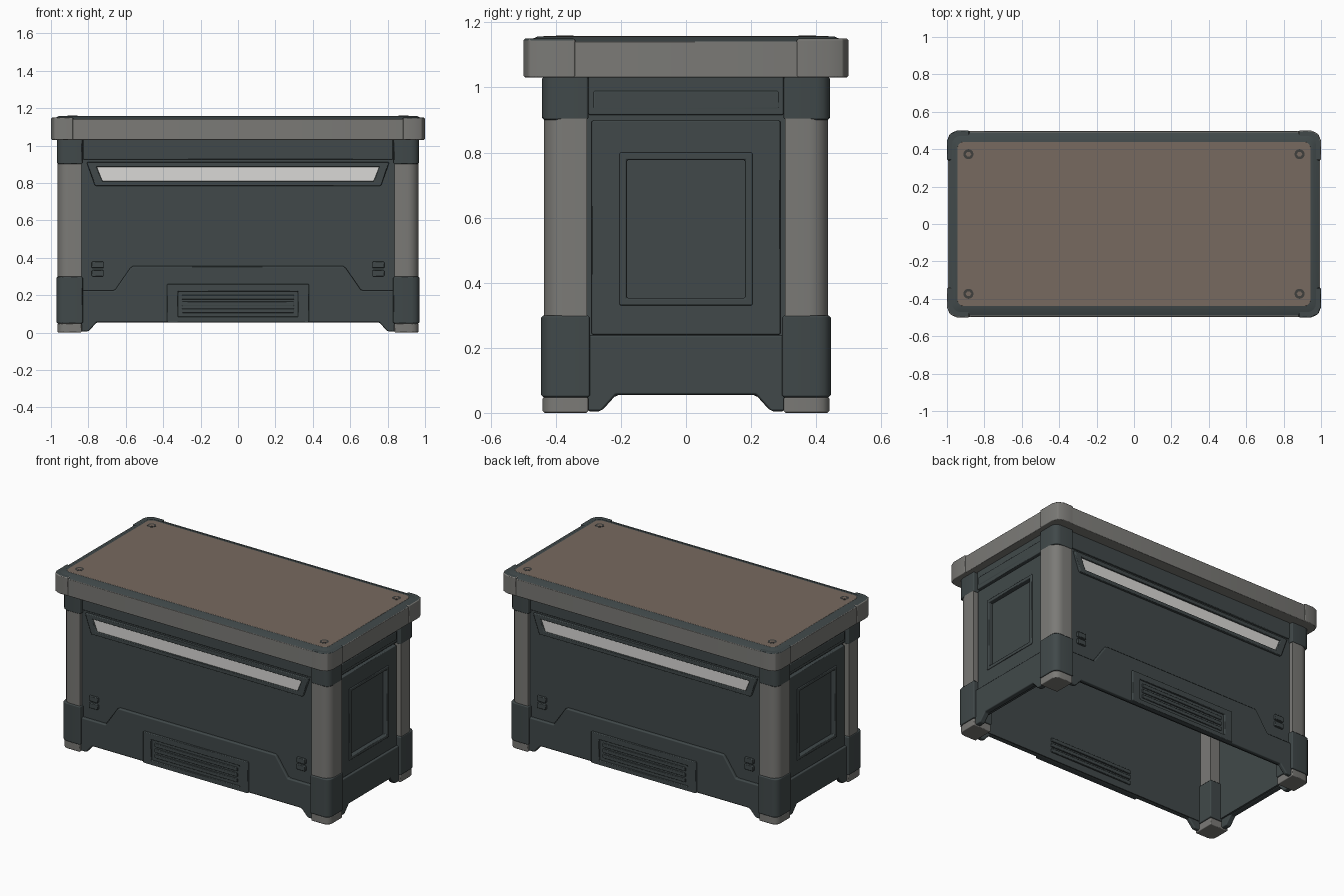
import bpy, bmesh, math
from mathutils import Vector

if "Cube" in bpy.data.objects:
    bpy.data.objects.remove(bpy.data.objects["Cube"])


def material(name, rgb):
    m = bpy.data.materials.new(name)
    m.diffuse_color = (*rgb, 1)
    m.use_nodes = True
    m.node_tree.nodes["Principled BSDF"].inputs["Base Color"].default_value = m.diffuse_color
    return m


DARK = material("dark slate", (0.052, 0.066, 0.068))
GREY = material("warm grey metal", (0.198, 0.195, 0.183))
LIGHT = material("light strip", (0.70, 0.69, 0.67))
BROWN = material("brown top", (0.185, 0.143, 0.116))
BOLT = material("bolt grey", (0.05, 0.05, 0.048))


def finish(name, bm, mats, bevel=0.0, rule=None):
    """Turn a bmesh into an object with optional edge bevel and colour rule."""
    bmesh.ops.recalc_face_normals(bm, faces=bm.faces)
    for f in bm.faces:
        f.smooth = True
        f.normal_update()
        if rule:
            f.material_index = rule(f)
    me = bpy.data.meshes.new(name)
    bm.to_mesh(me)
    bm.free()
    me.set_sharp_from_angle(angle=math.radians(32))
    for m in mats:
        me.materials.append(m)
    ob = bpy.data.objects.new(name, me)
    bpy.context.collection.objects.link(ob)
    if bevel:
        b = ob.modifiers.new("edge", "BEVEL")
        b.width, b.segments = bevel, 1
        b.limit_method, b.angle_limit = "ANGLE", math.radians(32)
        b.harden_normals = True
    return ob


def loft(bm, a, b):
    """Closed solid between two equal loops of points."""
    va, vb = [bm.verts.new(p) for p in a], [bm.verts.new(p) for p in b]
    n = len(a)
    bm.faces.new(va)
    bm.faces.new(vb)
    for i in range(n):
        j = (i + 1) % n
        bm.faces.new((va[i], va[j], vb[j], vb[i]))


# Each side is drawn as (u across, v up) with depth d measured outward.
SIDES = {
    "front": lambda u, v, d: Vector((u, -d, v)),
    "back": lambda u, v, d: Vector((-u, d, v)),
    "right": lambda u, v, d: Vector((d, u, v)),
    "left": lambda u, v, d: Vector((-d, -u, v)),
}


def plate(side, part, pts, d0, d1, mat=DARK, bevel=0.005):
    to = SIDES[side]
    bm = bmesh.new()
    loft(bm, [to(u, v, d0) for u, v in pts], [to(u, v, d1) for u, v in pts])
    return finish(f"{side}_{part}", bm, [mat], bevel)


def frame(side, part, outer, inner, d0, d1, mat=DARK, bevel=0.005):
    """Ring-shaped plate between two outlines."""
    to = SIDES[side]
    bm = bmesh.new()
    loops = [[bm.verts.new(to(u, v, d)) for u, v in pts]
             for pts, d in ((outer, d0), (outer, d1), (inner, d1), (inner, d0))]
    n = len(outer)
    for k in range(4):
        a, b = loops[k], loops[(k + 1) % 4]
        for i in range(n):
            j = (i + 1) % n
            bm.faces.new((a[i], a[j], b[j], b[i]))
    return finish(f"{side}_{part}", bm, [mat], bevel)


def rect(u, v0, v1, u0=None):
    u0 = -u if u0 is None else u0
    return [(u0, v0), (u, v0), (u, v1), (u0, v1)]


def mirrored(half):
    """Symmetric outline from its right half, listed bottom to top."""
    return half + [(-u, v) for u, v in reversed(half)]


def round_rect(x, y, r, seg):
    pts = []
    for k, (sx, sy) in enumerate(((1, 1), (-1, 1), (-1, -1), (1, -1))):
        for i in range(seg + 1):
            a = math.pi / 2 * (k + i / seg)
            pts.append((sx * (x - r) + r * math.cos(a), sy * (y - r) + r * math.sin(a)))
    return pts


def upright(name, pts, z0, z1, mats, bevel=0.0, rule=None, top=None):
    bm = bmesh.new()
    loft(bm, [(x, y, z0) for x, y in pts], [(x, y, z1) for x, y in top or pts])
    return finish(name, bm, mats, bevel, rule)


def corner(x0, x1, y0, y1, r, seg):
    """Rectangle with only its outer corner rounded."""
    arc = [(x1 - r + r * math.cos(math.pi / 2 * i / seg),
            y1 - r + r * math.sin(math.pi / 2 * i / seg)) for i in range(seg + 1)]
    return [(x0, y0), (x1, y0)] + arc + [(x0, y1)]


# Long walls, front and back
for s in ("front", "back"):
    plate(s, "wall", rect(0.84, 0.06, 1.035), 0.395, 0.412, bevel=0)
    plate(s, "top_band", rect(0.83, 0.925, 1.035), 0.40, 0.424)
    # light strip in its tapered frame
    frame(s, "strip_frame", mirrored([(0.765, 0.785), (0.81, 0.912)]),
          mirrored([(0.725, 0.81), (0.755, 0.885)]), 0.405, 0.428)
    plate(s, "light_strip", mirrored([(0.73, 0.805), (0.76, 0.89)]), 0.408, 0.416, LIGHT, 0)
    # stepped skirt with feet
    plate(s, "skirt", mirrored([(0.755, 0.055), (0.80, 0.005), (0.84, 0.005),
                                (0.84, 0.225), (0.66, 0.225), (0.57, 0.355)]), 0.40, 0.43, bevel=0.008)
    # vent with slats, which also show on the inside
    frame(s, "vent_frame", rect(0.38, 0.055, 0.26), rect(0.32, 0.085, 0.22), 0.415, 0.442)
    for i in range(3):
        z = 0.105 + i * 0.036
        plate(s, f"vent_slat_{i + 1}", rect(0.30, z, z + 0.024), 0.385, 0.437, bevel=0.003)
    # small double clips
    for sx in (-1, 1):
        for i in range(2):
            z = 0.30 + i * 0.045
            plate(s, f"clip_{'left' if sx < 0 else 'right'}_{i + 1}",
                  rect(sx * 0.75 + 0.032, z, z + 0.034, sx * 0.75 - 0.032), 0.408, 0.426, bevel=0.004)

# Short walls, right and left
for s in ("right", "left"):
    plate(s, "wall", rect(0.31, 0.06, 1.035), 0.905, 0.922, bevel=0)
    plate(s, "top_band", rect(0.30, 0.915, 1.035), 0.91, 0.944)
    plate(s, "top_band_inset", rect(0.285, 0.935, 0.99), 0.94, 0.95)
    frame(s, "panel_frame", rect(0.29, 0.24, 0.90), rect(0.195, 0.34, 0.79), 0.91, 0.945)
    frame(s, "panel_lip", rect(0.205, 0.33, 0.80), rect(0.182, 0.353, 0.777), 0.915, 0.95)
    plate(s, "skirt", mirrored([(0.215, 0.055), (0.26, 0.005), (0.305, 0.005),
                                (0.305, 0.24)]), 0.915, 0.955, bevel=0.008)

# Corner posts and tabletop corner guards
for sx, xn in ((-1, "left"), (1, "right")):
    for sy, yn in ((-1, "front"), (1, "back")):
        def at(pts):
            return [(sx * x, sy * y) for x, y in pts]
        tag = f"{yn}_{xn}"
        upright(f"{tag}_foot", at(corner(0.835, 0.966, 0.30, 0.441, 0.04, 3)), 0, 0.05, [GREY], 0.006)
        upright(f"{tag}_post_base", at(corner(0.83, 0.97, 0.295, 0.445, 0.04, 3)), 0.048, 0.30, [DARK], 0.007)
        upright(f"{tag}_post", at(corner(0.838, 0.965, 0.305, 0.437, 0.06, 6)), 0.29, 0.91, [GREY])
        upright(f"{tag}_post_cap", at(corner(0.832, 0.967, 0.30, 0.442, 0.04, 3)), 0.90, 1.035, [DARK], 0.007)
        upright(f"{tag}_corner_guard", at(corner(0.88, 1.0, 0.34, 0.50, 0.055, 2)), 1.03, 1.15,
                [GREY, DARK], 0.006, lambda f: int(f.normal.z > 0.7))
        # screw: round washer and hexagon head
        for part, r, n, z, m in (("washer", 0.027, 16, 1.1595, BOLT), ("screw", 0.015, 6, 1.1605, BROWN)):
            ring = [(sx * 0.885 + r * math.cos(math.tau * i / n),
                     sy * 0.373 + r * math.sin(math.tau * i / n)) for i in range(n)]
            upright(f"{tag}_{part}", ring, 1.15, z, [m])

# Tabletop: grey sides and underside, sloping dark rim, dark ceiling inside
upright("tabletop", round_rect(0.995, 0.496, 0.055, 4), 1.03, 1.142, [GREY], 0.003)
upright("tabletop_rim", round_rect(0.994, 0.495, 0.055, 4), 1.14, 1.157, [DARK],
        top=round_rect(0.958, 0.455, 0.04, 4))
upright("inner_ceiling", round_rect(0.90, 0.39, 0.01, 1), 1.02, 1.032, [DARK])
# Brown work surface
upright("work_surface", round_rect(0.945, 0.44, 0.035, 5), 1.14, 1.159, [BROWN], 0.003)
